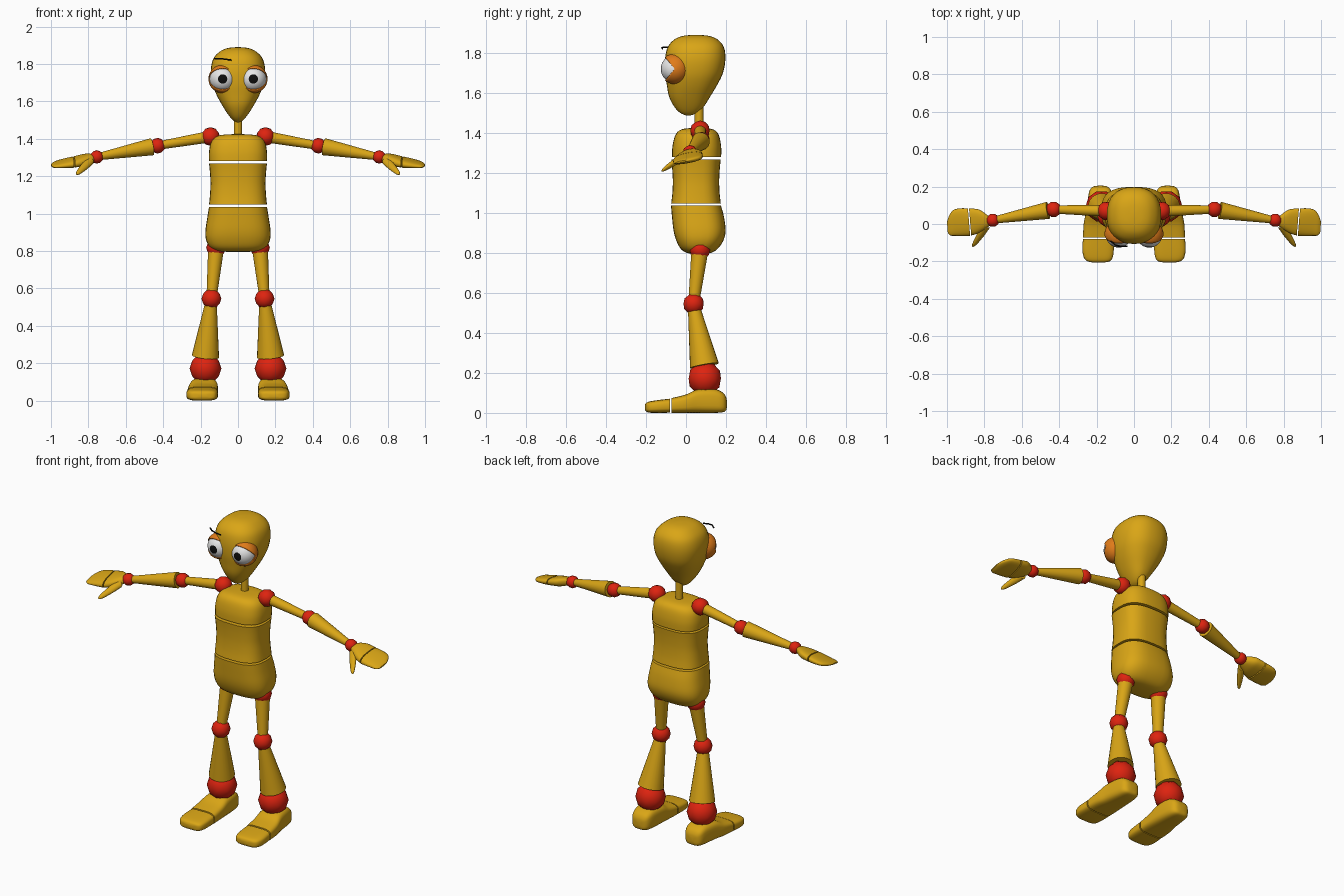
import bpy, bmesh, math
from mathutils import Vector, Matrix

if "Cube" in bpy.data.objects:
    bpy.data.objects.remove(bpy.data.objects["Cube"])


def material(name, rgb):
    m = bpy.data.materials.new(name)
    m.diffuse_color = (*rgb, 1)
    m.use_nodes = True
    m.node_tree.nodes["Principled BSDF"].inputs["Base Color"].default_value = m.diffuse_color
    return m


GOLD = material("gold", (0.70, 0.38, 0.008))
RED = material("red", (0.73, 0.017, 0.005))
ORANGE = material("orange", (0.75, 0.20, 0.01))
WHITE = material("white", (0.85, 0.85, 0.85))
BLACK = material("black", (0.004, 0.004, 0.004))


def finish(name, bm, mats, angle=40):
    bmesh.ops.recalc_face_normals(bm, faces=bm.faces)
    me = bpy.data.meshes.new(name)
    bm.to_mesh(me)
    bm.free()
    for m in mats:
        me.materials.append(m)
    ob = bpy.data.objects.new(name, me)
    bpy.context.collection.objects.link(ob)
    bpy.ops.object.select_all(action='DESELECT')
    ob.select_set(True)
    bpy.context.view_layer.objects.active = ob
    bpy.ops.object.shade_smooth_by_angle(angle=math.radians(angle))
    return ob


def spline(rows, steps=4):
    """Catmull-Rom through the rows of numbers."""
    out = []
    for i in range(len(rows) - 1):
        a, b, c, d = (rows[max(i - 1, 0)], rows[i], rows[i + 1],
                      rows[min(i + 2, len(rows) - 1)])
        for k in range(steps):
            t = k / steps
            out.append([0.5 * (2 * q + (r - p) * t + (2 * p - 5 * q + 4 * r - s) * t * t
                               + (3 * q - p - 3 * r + s) * t ** 3)
                        for p, q, r, s in zip(a, b, c, d)])
    return out + [list(rows[-1])]


def loft(name, place, rows, power=2.5, n=32, mat=GOLD):
    """Rounded sections (t, centre u, centre v, half u, half v) along an axis."""
    bm = bmesh.new()
    rings = []
    for t, cu, cv, ru, rv in spline(rows):
        ring = []
        for i in range(n):
            a = 2 * math.pi * i / n
            c, s = math.cos(a), math.sin(a)
            u = cu + ru * math.copysign(abs(c) ** (2 / power), c)
            v = cv + rv * math.copysign(abs(s) ** (2 / power), s)
            ring.append(bm.verts.new(place(t, u, v)))
        rings.append(ring)
    for r0, r1 in zip(rings, rings[1:]):
        for i in range(n):
            j = (i + 1) % n
            bm.faces.new((r0[i], r0[j], r1[j], r1[i]))
    bm.faces.new(rings[0])
    bm.faces.new(rings[-1])
    return finish(name, bm, [mat], 50)


def limb(name, p0, p1, r0, r1):
    p0, p1 = Vector(p0), Vector(p1)
    d = p1 - p0
    bm = bmesh.new()
    mat = Matrix.Translation((p0 + p1) / 2) @ d.to_track_quat('Z', 'Y').to_matrix().to_4x4()
    bmesh.ops.create_cone(bm, cap_ends=True, segments=24, radius1=r0, radius2=r1,
                          depth=d.length, matrix=mat)
    return finish(name, bm, [GOLD])


def joint(name, p, r):
    bm = bmesh.new()
    bmesh.ops.create_icosphere(bm, subdivisions=2, radius=r,
                               matrix=Matrix.Translation(p) @ Matrix.Rotation(math.pi / 2, 4, 'Z'))
    return finish(name, bm, [RED])


def upright(t, u, v):
    return (u, v, t)


# Head and neck
loft("head", upright, [
    (1.487, 0, .012, .006, .01), (1.50, 0, .013, .028, .042), (1.53, 0, .015, .053, .073),
    (1.58, 0, .018, .085, .102), (1.64, 0, .03, .117, .126), (1.70, 0, .04, .138, .145),
    (1.77, 0, .046, .145, .151), (1.83, 0, .049, .131, .14), (1.868, 0, .05, .095, .107),
    (1.885, 0, .05, .055, .065), (1.89, 0, .05, .01, .012)], 2.4)
limb("neck", (0, .065, 1.40), (0, .065, 1.54), .022, .022)

# Torso in three blocks with thin gaps
loft("chest", upright, [
    (1.28, 0, .053, .155, .123), (1.33, 0, .054, .155, .122), (1.38, 0, .055, .145, .112),
    (1.408, 0, .056, .122, .095), (1.421, 0, .057, .085, .065), (1.425, 0, .058, .02, .015)], 2.8)
loft("waist", upright, [
    (1.048, 0, .05, .155, .124), (1.10, 0, .05, .150, .118), (1.16, 0, .05, .147, .116),
    (1.22, 0, .05, .150, .119), (1.268, 0, .05, .155, .124)], 2.8)
loft("pelvis", upright, [
    (.795, 0, .065, .03, .015), (.80, 0, .065, .11, .06), (.82, 0, .066, .150, .092),
    (.86, 0, .069, .171, .117), (.91, 0, .068, .174, .130), (.98, 0, .06, .164, .130),
    (1.036, 0, .05, .155, .125)], 2.8)

# Single eyebrow floating above one eye
cu = bpy.data.curves.new("eyebrow", 'CURVE')
cu.dimensions = '3D'
cu.bevel_depth = .004
sp = cu.splines.new('POLY')
pts = [(-.125, -.09, 1.829), (-.10, -.112, 1.829), (-.07, -.12, 1.826), (-.035, -.118, 1.821)]
sp.points.add(len(pts) - 1)
for p, co in zip(sp.points, pts):
    p.co = (*co, 1)
cu.materials.append(BLACK)
brow = bpy.data.objects.new("eyebrow", cu)
bpy.context.collection.objects.link(brow)
bpy.ops.object.select_all(action='DESELECT')
brow.select_set(True)
bpy.context.view_layer.objects.active = brow
bpy.ops.object.convert(target='MESH')

for s, side in ((-1, "right"), (1, "left")):
    # Eyes: ball with pupil, and a lid shell opened towards the front
    eye = Vector((s * .082, -.056, 1.72))
    bm = bmesh.new()
    bmesh.ops.create_uvsphere(bm, u_segments=32, v_segments=26, radius=.07,
                              matrix=Matrix.Translation(eye) @ Matrix.Rotation(math.pi / 2, 4, 'X'))
    for f in bm.faces:
        if (f.calc_center_median() - eye).normalized().y < -math.cos(math.radians(20.8)):
            f.material_index = 1
    finish(side + "_eyeball", bm, [WHITE, BLACK])

    bm = bmesh.new()
    bmesh.ops.create_uvsphere(bm, u_segments=36, v_segments=20, radius=.076,
                              matrix=Matrix.Translation(eye) @ Matrix.Rotation(math.pi / 2, 4, 'Y'))
    gap = []
    for f in bm.faces:
        d = f.calc_center_median() - eye
        if abs(math.degrees(math.atan2(d.z, -d.y))) < 50:
            gap.append(f)
    bmesh.ops.delete(bm, geom=gap, context='FACES')
    lid = finish(side + "_eyelids", bm, [ORANGE])
    mod = lid.modifiers.new("thickness", 'SOLIDIFY')
    mod.thickness = .005
    mod.offset = -1

    # Arm
    shoulder, elbow, wrist = (s * .147, .07, 1.412), (s * .43, .078, 1.363), (s * .755, .02, 1.303)
    joint(side + "_shoulder", shoulder, .05)
    joint(side + "_elbow", elbow, .042)
    joint(side + "_wrist", wrist, .036)
    limb(side + "_upper_arm", shoulder, elbow, .031, .022)
    limb(side + "_forearm", Vector(elbow).lerp(Vector(wrist), .09), wrist, .046, .018)

    # Hand: tilted flat palm, joined fingers and a thumb
    def hand(t, u, v):
        return (s * (t + .08 * (u - .01)), u, v + .18 * (u - .01))
    loft(side + "_palm", hand, [
        (.768, .015, 1.297, .02, .015), (.79, .017, 1.294, .038, .024),
        (.82, .018, 1.287, .058, .028), (.85, .014, 1.281, .068, .027),
        (.876, .011, 1.276, .072, .025)], 2.5, 24)
    loft(side + "_fingers", hand, [
        (.882, .010, 1.275, .073, .025), (.92, .010, 1.270, .074, .021),
        (.96, .006, 1.265, .069, .016), (.985, -.008, 1.263, .054, .011),
        (1.0, -.02, 1.262, .03, .004)], 2.5, 24)
    loft(side + "_thumb", lambda t, u, v: (s * (.795 + .065 * t + u), -.02 - .10 * t, 1.278 - .066 * t + v), [
        (0, 0, 0, .024, .02), (.4, 0, 0, .022, .018), (.8, 0, 0, .015, .013),
        (.96, 0, 0, .009, .008), (1.02, 0, 0, .002, .002)], 2, 16)

    # Leg
    hip, knee, ankle = (s * .117, .07, .818), (s * .142, .038, .545), (s * .174, .094, .172)
    joint(side + "_hip", hip, .053)
    joint(side + "_knee", knee, .053)
    joint(side + "_ankle", ankle, .085)
    limb(side + "_thigh", hip, knee, .043, .027)
    limb(side + "_shin", (s * .146, .043, .51), (s * .174, .092, .236), .033, .073)

    # Foot in two pieces: heel block and toe block (t runs along y)
    def foot(t, u, v):
        return (s * u, t, v)
    loft(side + "_foot", foot, [
        (-.073, .190, .037, .083, .037), (0, .188, .046, .081, .046), (.06, .183, .059, .075, .059),
        (.14, .180, .060, .066, .060), (.182, .180, .053, .056, .050),
        (.20, .180, .046, .038, .034), (.205, .180, .044, .012, .012)], 3.5)
    loft(side + "_toes", foot, [
        (-.08, .190, .036, .083, .035), (-.14, .192, .032, .084, .032), (-.182, .191, .029, .076, .028),
        (-.20, .189, .028, .058, .021), (-.206, .189, .028, .025, .009)], 3.5)
